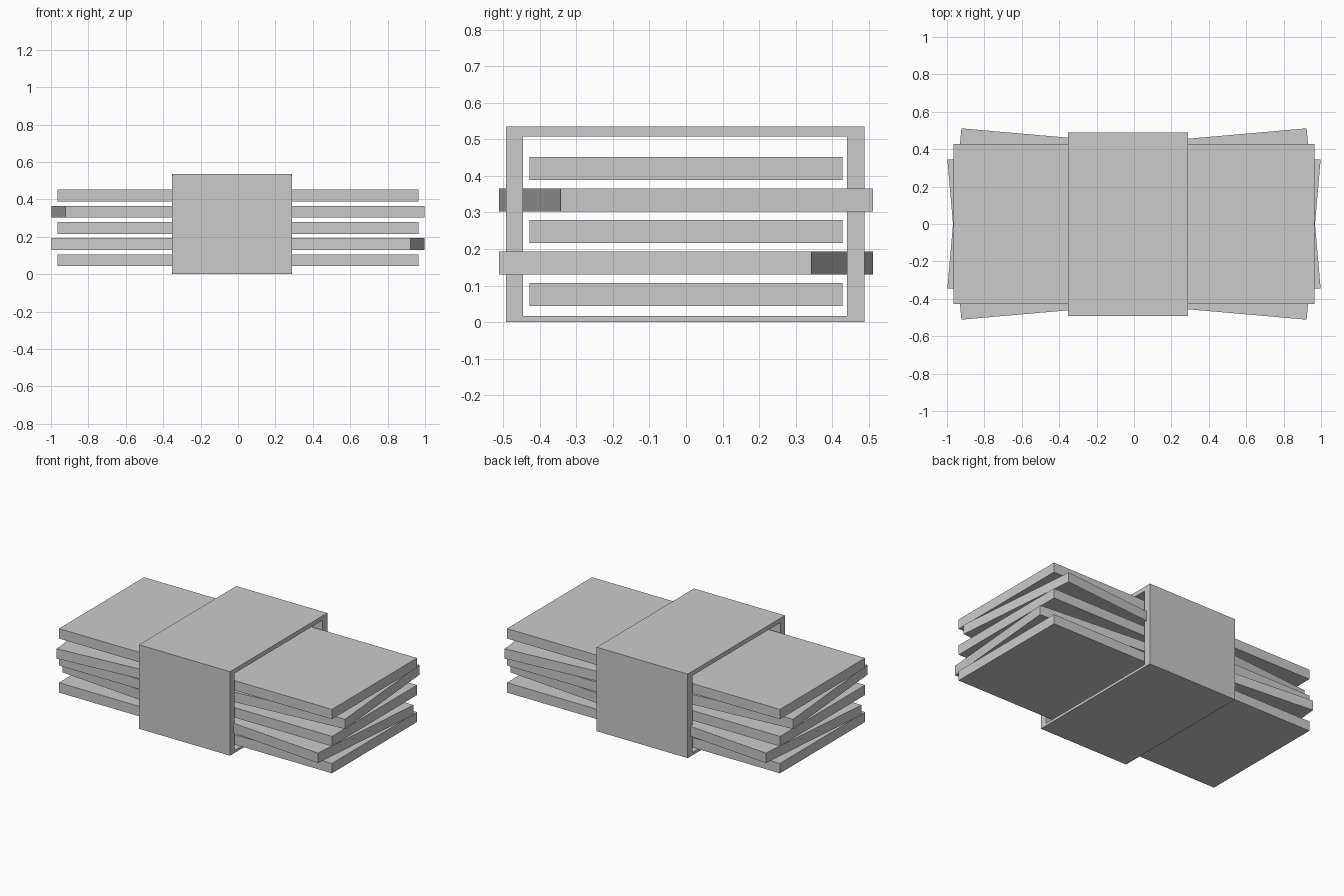
import bpy
import bmesh
import math

if "Cube" in bpy.data.objects:
    bpy.data.objects.remove(bpy.data.objects["Cube"], do_unlink=True)

# Single plain grey material
grey = bpy.data.materials.new("light_grey")
grey.use_nodes = True
colour = (0.6, 0.6, 0.6, 1)
grey.diffuse_color = colour
grey.node_tree.nodes["Principled BSDF"].inputs["Base Color"].default_value = colour


def add_object(name, bm):
    bmesh.ops.recalc_face_normals(bm, faces=bm.faces)
    mesh = bpy.data.meshes.new(name)
    bm.to_mesh(mesh)
    bm.free()
    mesh.materials.append(grey)
    obj = bpy.data.objects.new(name, mesh)
    bpy.context.collection.objects.link(obj)
    return obj


def rectangle(x, y0, y1, z0, z1):
    return [(x, y0, z0), (x, y1, z0), (x, y1, z1), (x, y0, z1)]


# Flat slabs, alternately straight and turned
def slab(name, z, turn):
    bm = bmesh.new()
    bmesh.ops.create_cube(bm, size=1)
    bmesh.ops.scale(bm, verts=bm.verts, vec=(1.928, 0.858, 0.063))
    obj = add_object(name, bm)
    obj.location.z = z
    obj.rotation_euler.z = math.radians(turn)


names = ["bottom", "lower", "middle", "upper", "top"]
for i, (name, turn) in enumerate(zip(names, [0, -5, 0, 5, 0])):
    slab(name + "_slab", 0.075 + 0.0863 * i, turn)

# Open-ended sleeve: rectangular ring extruded along x
bm = bmesh.new()
outer = [bm.verts.new(p) for p in rectangle(-0.354, -0.493, 0.488, 0, 0.536)]
inner = [bm.verts.new(p) for p in rectangle(-0.354, -0.446, 0.441, 0.017, 0.508)]
for i in range(4):
    j = (i + 1) % 4
    bm.faces.new((outer[i], outer[j], inner[j], inner[i]))
result = bmesh.ops.extrude_face_region(bm, geom=list(bm.faces), use_keep_orig=True)
moved = [v for v in result["geom"] if isinstance(v, bmesh.types.BMVert)]
bmesh.ops.translate(bm, verts=moved, vec=(0.643, 0, 0))
add_object("sleeve", bm)
